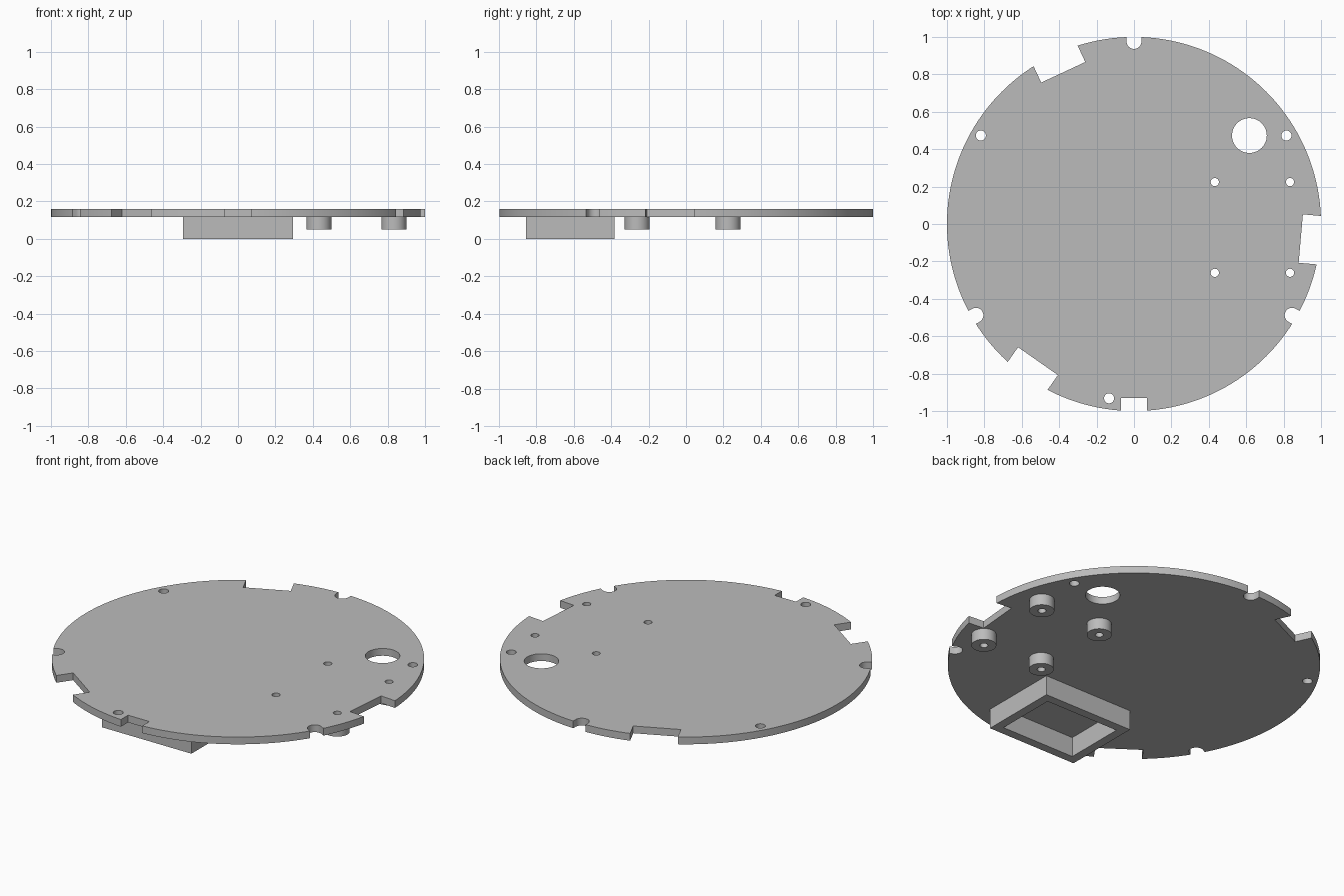
import bpy, bmesh
from math import cos, sin, pi, radians

if "Cube" in bpy.data.objects:
    bpy.data.objects.remove(bpy.data.objects["Cube"], do_unlink=True)

grey = bpy.data.materials.new("plain_grey")
grey.use_nodes = True
colour = (0.5, 0.5, 0.5, 1)
grey.diffuse_color = colour
grey.node_tree.nodes["Principled BSDF"].inputs["Base Color"].default_value = colour

UNDER, TOP = 0.117, 0.16


def circle(x, y, r, n):
    return [(x + r * cos(2 * pi * i / n), y + r * sin(2 * pi * i / n)) for i in range(n)]


def rect(x0, x1, y0, y1):
    return [(x0, y0), (x1, y0), (x1, y1), (x0, y1)]


def turned(points, degrees):
    c, s = cos(radians(degrees)), sin(radians(degrees))
    return [(c * x - s * y, s * x + c * y) for x, y in points]


def prisms(name, outlines, z0, z1):
    """One object made of counter-clockwise outlines extruded from z0 to z1."""
    bm = bmesh.new()
    for pts in outlines:
        low = [bm.verts.new((x, y, z0)) for x, y in pts]
        high = [bm.verts.new((x, y, z1)) for x, y in pts]
        bm.faces.new(low[::-1])
        bm.faces.new(high)
        for i in range(len(pts)):
            j = (i + 1) % len(pts)
            bm.faces.new((low[i], low[j], high[j], high[i]))
    mesh = bpy.data.meshes.new(name)
    bm.to_mesh(mesh)
    bm.free()
    mesh.materials.append(grey)
    obj = bpy.data.objects.new(name, mesh)
    bpy.context.collection.objects.link(obj)
    return obj


def cut(obj, cutter):
    mod = obj.modifiers.new("cut", "BOOLEAN")
    mod.operation, mod.solver, mod.object = "DIFFERENCE", "EXACT", cutter
    bpy.context.view_layer.objects.active = obj
    bpy.ops.object.modifier_apply(modifier=mod.name)


# Rim cut-outs: three wide notches, one small notch, three rounded slots
cuts = [turned(rect(0.895, 1.2, -0.13, 0.13), a) for a in (-5, 115, 235)]
cuts.append(rect(-0.07, 0.07, -1.2, -0.93))
slot_end = [(0.976 - 0.04 * sin(pi * i / 16), 0.04 * cos(pi * i / 16)) for i in range(17)]
slot = slot_end + [(1.2, -0.04), (1.2, 0.04)]
cuts += [turned(slot, a) for a in (90, 210, 330)]

# Round holes: cable hole, fixing holes, post bores
posts = [(x, y) for x in (0.432, 0.834) for y in (0.224, -0.261)]
cuts.append(circle(0.617, 0.473, 0.093, 48))
cuts += [circle(x, y, 0.027, 24) for x, y in ((-0.819, 0.473), (0.815, 0.473), (-0.133, -0.932))]
cuts += [circle(x, y, 0.022, 24) for x, y in posts]
cutter = prisms("cutter", cuts, -0.2, 0.4)

# Round base plate
plate = prisms("base_plate", [circle(0, 0, 1, 160)], UNDER, TOP)
cut(plate, cutter)
parts = [plate]

# Hollow standoff posts under the plate
for i, (x, y) in enumerate(posts):
    post = prisms(f"standoff_post_{i + 1}", [circle(x, y, 0.067, 40)], 0.05, UNDER)
    cut(post, cutter)
    parts.append(post)

# Open-bottomed box frame under the plate
frame = prisms("box_frame", [rect(-0.293, 0.293, -0.855, -0.383)], 0, UNDER)
pocket = prisms("pocket_cutter", [rect(-0.241, 0.241, -0.803, -0.435)], -0.2, 0.4)
cut(frame, pocket)
parts.append(frame)

for helper in (cutter, pocket):
    bpy.data.objects.remove(helper, do_unlink=True)

# Smooth the curved walls, keep the edges sharp
bpy.context.view_layer.update()
bpy.ops.object.select_all(action="DESELECT")
for part in parts:
    part.select_set(True)
bpy.context.view_layer.objects.active = plate
bpy.ops.object.shade_smooth_by_angle(angle=radians(30))
